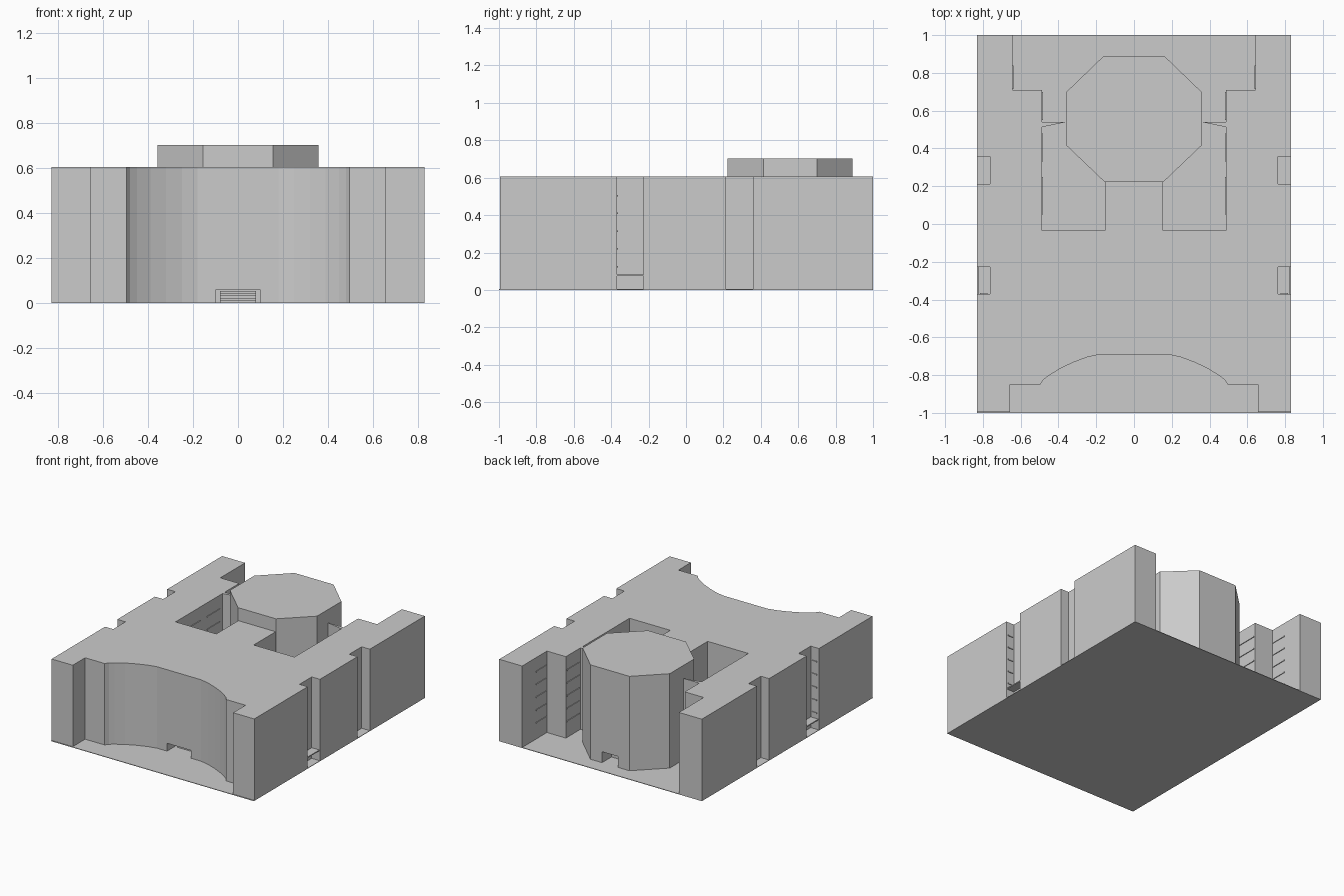
import bpy, bmesh

if "Cube" in bpy.data.objects:
    bpy.data.objects.remove(bpy.data.objects["Cube"])

ROOF = 0.607
BASE = 0.004


def prism(name, outline, z0, z1):
    """Extrude a closed 2D outline into an upright solid."""
    bm = bmesh.new()
    face = bm.faces.new([bm.verts.new((x, y, z0)) for x, y in outline])
    ext = bmesh.ops.extrude_face_region(bm, geom=[face])
    for v in ext["geom"]:
        if isinstance(v, bmesh.types.BMVert):
            v.co.z = z1
    bmesh.ops.recalc_face_normals(bm, faces=bm.faces)
    mesh = bpy.data.meshes.new(name)
    bm.to_mesh(mesh)
    bm.free()
    obj = bpy.data.objects.new(name, mesh)
    bpy.context.collection.objects.link(obj)
    return obj


def box(name, x0, x1, y0, y1, z0, z1):
    return prism(name, [(x0, y0), (x1, y0), (x1, y1), (x0, y1)], z0, z1)


def mirrored(half):
    """Complete a right-hand half outline across x = 0."""
    return half + [(-x, y) for x, y in reversed(half)]


def cut(target, cutter):
    cutter.hide_render = True
    cutter.hide_set(True)
    mod = target.modifiers.new("doorway", "BOOLEAN")
    mod.operation = "DIFFERENCE"
    mod.solver = "EXACT"
    mod.object = cutter
    # bake the cut and remove the helper
    dg = bpy.context.evaluated_depsgraph_get()
    mesh = bpy.data.meshes.new_from_object(target.evaluated_get(dg))
    target.modifiers.clear()
    target.data = mesh
    bpy.data.objects.remove(cutter)


# Ground slab
box("ground_slab", -0.83, 0.83, -1, 1, 0, BASE)

# Main building: curved front, side slots, two courtyards
body_half = [
    (0.18, -0.69), (0.25, -0.706), (0.32, -0.732), (0.39, -0.765),
    (0.45, -0.802), (0.48, -0.825), (0.497, -0.85),
    (0.657, -0.85), (0.657, -0.995), (0.83, -0.995),
    (0.83, -0.37), (0.763, -0.37), (0.763, -0.227), (0.83, -0.227),
    (0.83, 0.213), (0.763, 0.213), (0.763, 0.357), (0.83, 0.357),
    (0.83, 1.0), (0.642, 1.0), (0.642, 0.71), (0.487, 0.71),
    (0.487, 0.54), (0.358, 0.54), (0.487, 0.513),
    (0.487, -0.035), (0.153, -0.035), (0.153, 0.222),
]
body = prism("main_building", mirrored(body_half), BASE, ROOF)
cut(body, box("front_door_cutter", -0.098, 0.098, -0.8, -0.5, -0.02, 0.062))

# Octagonal tower
tower_half = [(0.155, 0.222), (0.357, 0.415), (0.357, 0.70), (0.16, 0.89)]
tower = prism("octagonal_tower", mirrored(tower_half), BASE, 0.703)
cut(tower, box("rear_door_cutter", -0.065, 0.065, 0.78, 0.95, -0.02, 0.085))

# Steps inside the front doorway
for i in range(5):
    box("front_step", -0.08, 0.08, -0.60 + i * 0.02, -0.5, BASE + i * 0.01, BASE + (i + 1) * 0.01)

for s in (-1, 1):
    # Door canopies in the front side slots
    xs = sorted((s * 0.763, s * 0.825))
    box("slot_canopy", *xs, -0.37, -0.227, 0.075, 0.083)
    # Window ledges on the slot, rear and courtyard walls
    for i in range(5):
        z = 0.12 + i * 0.095
        box("slot_ledge", *sorted((s * 0.775, s * 0.815)), -0.37, -0.364, z, z + 0.008)
        for x, y0, y1 in ((0.642, 0.715, 0.84), (0.487, 0.55, 0.70),
                          (0.487, 0.33, 0.48), (0.487, 0.05, 0.25)):
            box("window_ledge", *sorted((s * x, s * (x - 0.005))), y0, y1, z, z + 0.008)
